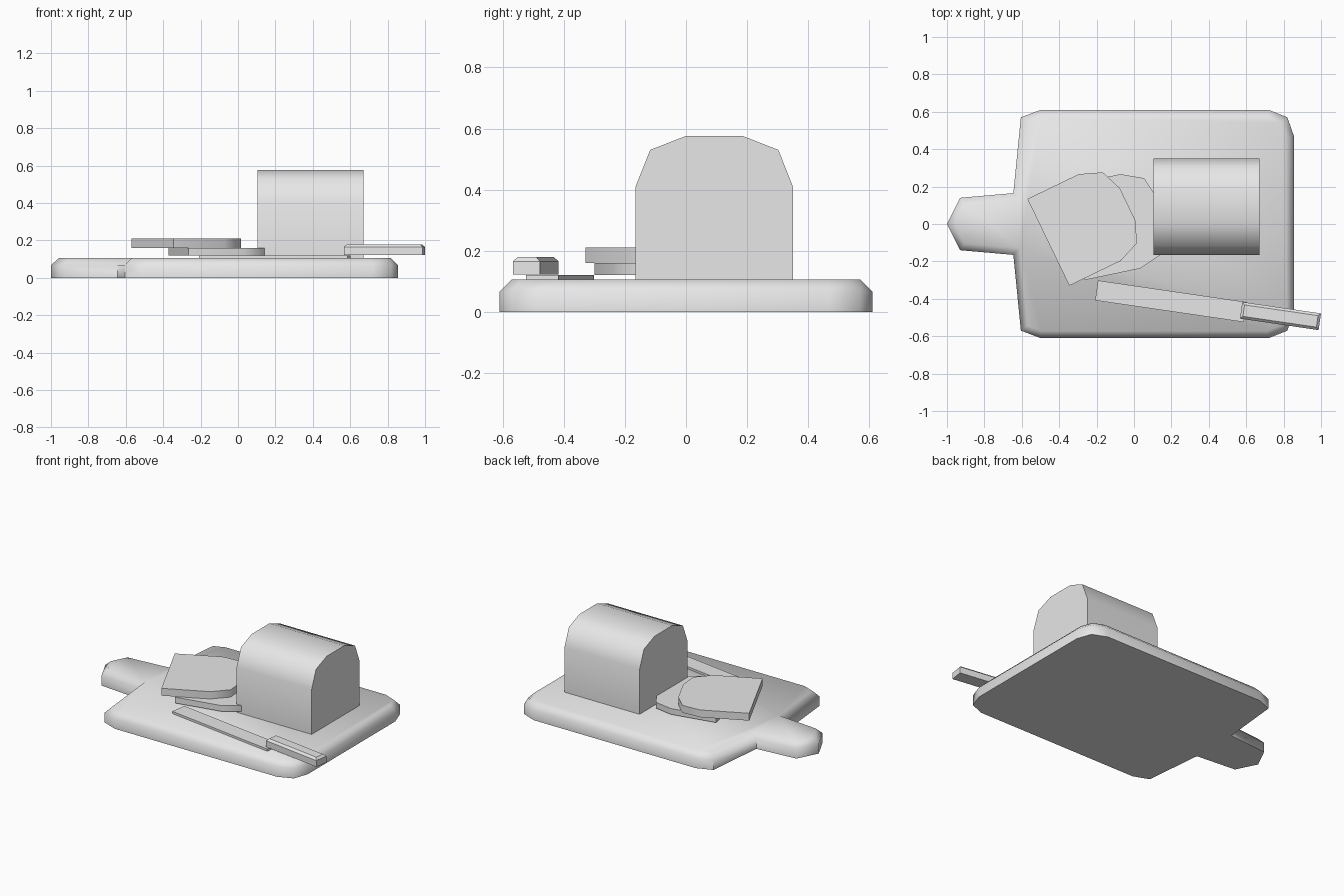
import bpy, bmesh, math
from mathutils import Matrix, Vector

if "Cube" in bpy.data.objects:
    bpy.data.objects.remove(bpy.data.objects["Cube"])

grey = bpy.data.materials.new("light grey")
grey.use_nodes = True
grey.diffuse_color = (0.8, 0.8, 0.8, 1)
grey.node_tree.nodes["Principled BSDF"].inputs["Base Color"].default_value = (0.8, 0.8, 0.8, 1)


def prism(name, outline, depth, chamfer=0, smooth=0, matrix=Matrix()):
    """Extrude a flat outline upward, optionally chamfering its top rim."""
    bm = bmesh.new()
    base = bm.faces.new([bm.verts.new((x, y, 0)) for x, y in outline])
    ext = bmesh.ops.extrude_face_region(bm, geom=[base], use_keep_orig=True)["geom"]
    for v in ext:
        if isinstance(v, bmesh.types.BMVert):
            v.co.z += depth
    bmesh.ops.recalc_face_normals(bm, faces=bm.faces)
    if chamfer:
        rim = [e for e in bm.edges if all(v.co.z > depth / 2 for v in e.verts)]
        bmesh.ops.bevel(bm, geom=rim, offset=chamfer, segments=1, affect='EDGES')
    bm.transform(matrix)
    bmesh.ops.recalc_face_normals(bm, faces=bm.faces)
    mesh = bpy.data.meshes.new(name)
    bm.to_mesh(mesh)
    bm.free()
    mesh.materials.append(grey)
    obj = bpy.data.objects.new(name, mesh)
    bpy.context.collection.objects.link(obj)
    if smooth:
        bpy.ops.object.select_all(action='DESELECT')
        obj.select_set(True)
        bpy.context.view_layer.objects.active = obj
        bpy.ops.object.shade_smooth_by_angle(angle=math.radians(smooth))
    return obj


def placed(x, y, z, degrees):
    return Matrix.Translation((x, y, z)) @ Matrix.Rotation(math.radians(degrees), 4, 'Z')


def rectangle(length, width):
    l, w = length / 2, width / 2
    return [(-l, -w), (l, -w), (l, w), (-l, w)]


# Cutting board with a tapered grip, mirrored across its long axis
half = [(-0.93, 0.14), (-0.645, 0.165), (-0.605, 0.57), (-0.5, 0.61),
        (0.72, 0.61), (0.82, 0.57), (0.855, 0.47)]
board = [(-1, 0)] + half + [(x, -y) for x, y in reversed(half)]
prism("cutting_board", board, 0.105, chamfer=0.038, smooth=62)

# Bread cross-section, mirrored about its middle
side = [(0.2575, 0), (0.2575, 0.305), (0.21, 0.425), (0.095, 0.47)]
bread = side + [(-x, y) for x, y in reversed(side)]

# Loaf: section stands upright and runs along x
upright = Matrix(((0, 0, 1, 0.105), (1, 0, 0, 0.0925), (0, 1, 0, 0.105), (0, 0, 0, 1)))
prism("loaf", bread, 0.565, smooth=60, matrix=upright)

# Two slices lying flat, one leaning over the other
prism("lower_slice", bread, 0.04, smooth=60, matrix=placed(-0.318, -0.048, 0.12, -78.2))
prism("upper_slice", bread, 0.05, smooth=60, matrix=placed(-0.458, -0.098, 0.16, -64.2))

# Knife
prism("knife_blade", rectangle(0.803, 0.108), 0.015, matrix=placed(0.197, -0.413, 0.105, -8.3))
prism("knife_handle", rectangle(0.425, 0.09), 0.057, chamfer=0.014,
      matrix=placed(0.783, -0.492, 0.122, -8.3))
